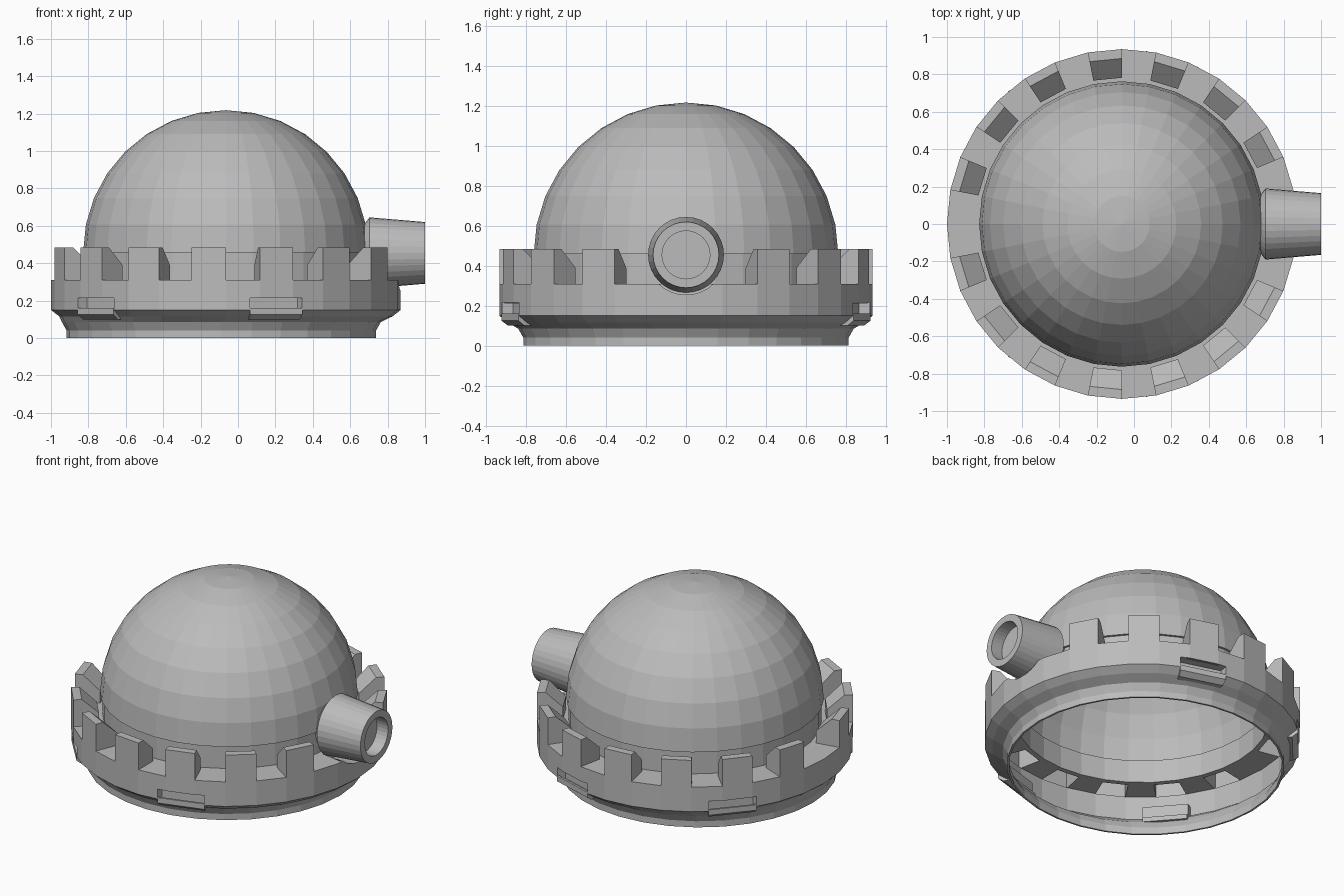
import bpy, bmesh, math
from mathutils import Matrix

if "Cube" in bpy.data.objects:
    bpy.data.objects.remove(bpy.data.objects["Cube"])

CX = -0.065            # axis of the dome and ring
SEG = 32
STEP = 2 * math.pi / SEG
FLOOR = 0.31           # height of the gaps between the battlements

grey = bpy.data.materials.new("grey")
grey.diffuse_color = (0.5, 0.5, 0.5, 1)
grey.use_nodes = True
grey.node_tree.nodes["Principled BSDF"].inputs["Base Color"].default_value = grey.diffuse_color


def finish(name, bm):
    bmesh.ops.remove_doubles(bm, verts=bm.verts, dist=1e-5)
    bmesh.ops.recalc_face_normals(bm, faces=bm.faces)
    me = bpy.data.meshes.new(name)
    bm.to_mesh(me)
    bm.free()
    ob = bpy.data.objects.new(name, me)
    me.materials.append(grey)
    bpy.context.collection.objects.link(ob)
    return ob


def revolve(name, profile, closed=True, matrix=None):
    """Spin (radius, height) points around the local z axis."""
    bm = bmesh.new()
    vs = [bm.verts.new((r, 0, z)) for r, z in profile]
    pairs = list(zip(vs, vs[1:])) + ([(vs[-1], vs[0])] if closed else [])
    edges = [bm.edges.new(p) for p in pairs]
    bmesh.ops.spin(bm, geom=vs + edges, axis=(0, 0, 1), cent=(0, 0, 0),
                   angle=2 * math.pi, steps=SEG, use_duplicate=False)
    bmesh.ops.dissolve_degenerate(bm, dist=1e-6, edges=bm.edges)
    ob = finish(name, bm)
    ob.data.transform(matrix or Matrix.Translation((CX, 0, 0)))
    return ob


def wedge(name, section, a0, a1, skip=()):
    """Sweep a closed (radius, height) section between two angles,
    leaving out the faces of the section edges listed in skip."""
    bm = bmesh.new()
    ends = [[bm.verts.new((CX + r * math.cos(a), r * math.sin(a), z))
             for r, z in section] for a in (a0, a1)]
    n = len(section)
    bm.faces.new(ends[0])
    bm.faces.new(ends[1])
    for i in range(n):
        j = (i + 1) % n
        if i not in skip:
            bm.faces.new((ends[0][i], ends[0][j], ends[1][j], ends[1][i]))
    return finish(name, bm)


def cut(target, cutter):
    mod = target.modifiers.new("cut", 'BOOLEAN')
    mod.operation = 'DIFFERENCE'
    mod.solver = 'EXACT'
    mod.object = cutter
    cutter.hide_render = True
    cutter.hide_viewport = True


# thin dome overhanging a slightly narrower collar
dome = [(0.763 * math.sin(i * STEP), 0.458 + 0.76 * math.cos(i * STEP))
        for i in range(9)]
revolve("dome", dome + [(0.748, 0.458), (0.748, FLOOR)], closed=False)

# thin-walled base ring with stepped foot
ring = revolve("base_ring", [
    (0.803, 0), (0.815, 0), (0.815, 0.04), (0.84, 0.085), (0.89, 0.115),
    (0.935, 0.15), (0.935, FLOOR), (0.923, FLOOR), (0.923, 0.157),
    (0.885, 0.127), (0.832, 0.097), (0.803, 0.045)])
for v in ring.data.vertices:          # the foot sits slightly off axis
    if v.co.z < 0.1:
        v.co.x = CX - 0.024 + (v.co.x - CX) * 1.015

# hollow battlement blocks, mirrored front to back
block = [(0.935, FLOOR), (0.935, 0.485), (0.885, 0.485),
         (0.782, 0.39), (0.782, FLOOR)]
for k in range(2, 15, 2):
    for side in (1, -1):
        wedge("battlement", block, side * k * STEP, side * (k + 1) * STEP, skip=(4,))

# floor between the battlements, running under them as a narrow ledge
bm = bmesh.new()
for k in range(16):
    for side in (1, -1):
        hollow = k % 2 == 0 and 2 <= k <= 14
        r1 = 0.782 if hollow or k == 0 else 0.93
        spans = [(k, k + 1, r1)] + ([(0.83, 1, 0.93)] if k == 0 else [])
        for s0, s1, r in spans:
            r0 = 0.748 if r < 0.8 or k else 0.782
            bm.faces.new([bm.verts.new((CX + q * math.cos(a), q * math.sin(a), FLOOR))
                          for q, a in ((r0, side * s0 * STEP), (r, side * s0 * STEP),
                                       (r, side * s1 * STEP), (r0, side * s1 * STEP))])
finish("gap_floor", bm)

# barrel pointing right, with a tapered root and a blind bore
along_x = Matrix.Translation((0, 0, 0.455)) @ Matrix.Rotation(math.pi / 2, 4, 'Y')
revolve("barrel", [(0, 0.66), (0.15, 0.66), (0.16, 0.68), (0.19, 0.703),
                   (0.165, 1.0), (0.12, 1.0), (0.12, 0.92), (0, 0.92)],
        closed=False, matrix=along_x)

# rounded cradle in the ring under the barrel
cut(ring, revolve("cradle_cutter",
                  [(0, 0.79), (0.2, 0.79), (0.2, 1.1), (0, 1.1)],
                  closed=False, matrix=along_x))
bm = bmesh.new()
rows = []
for i in range(-4, 5):
    t = i / 4 * math.acos((0.455 - FLOOR) / 0.2)
    y, z = 0.2 * math.sin(t), 0.455 - 0.2 * math.cos(t)
    rows.append([bm.verts.new((CX + math.sqrt(r * r - y * y), y, z))
                 for r in (0.782, 0.93)])
for p, q in zip(rows, rows[1:]):
    bm.faces.new((p[0], p[1], q[1], q[0]))
bm.faces.new([r[0] for r in rows])
finish("cradle", bm)

# four latch pockets with a lip below each
pocket = [(0.875, 0.125), (0.945, 0.125), (0.945, 0.215), (0.875, 0.215)]
liner = [(0.875, 0.125), (0.93, 0.125), (0.93, 0.213), (0.875, 0.213)]
lip = [(0.85, 0.10), (0.90, 0.10), (0.934, 0.125), (0.934, 0.16),
       (0.92, 0.16), (0.895, 0.13), (0.85, 0.13)]
for deg in (73, 139):
    for side in (1, -1):
        a = side * math.radians(deg)
        h = math.radians(9)
        cut(ring, wedge("latch_cutter", pocket, a - h, a + h))
        wedge("latch_pocket", liner, a - h, a + h, skip=(1,))
        wedge("latch_lip", lip, a - h, a + h)
